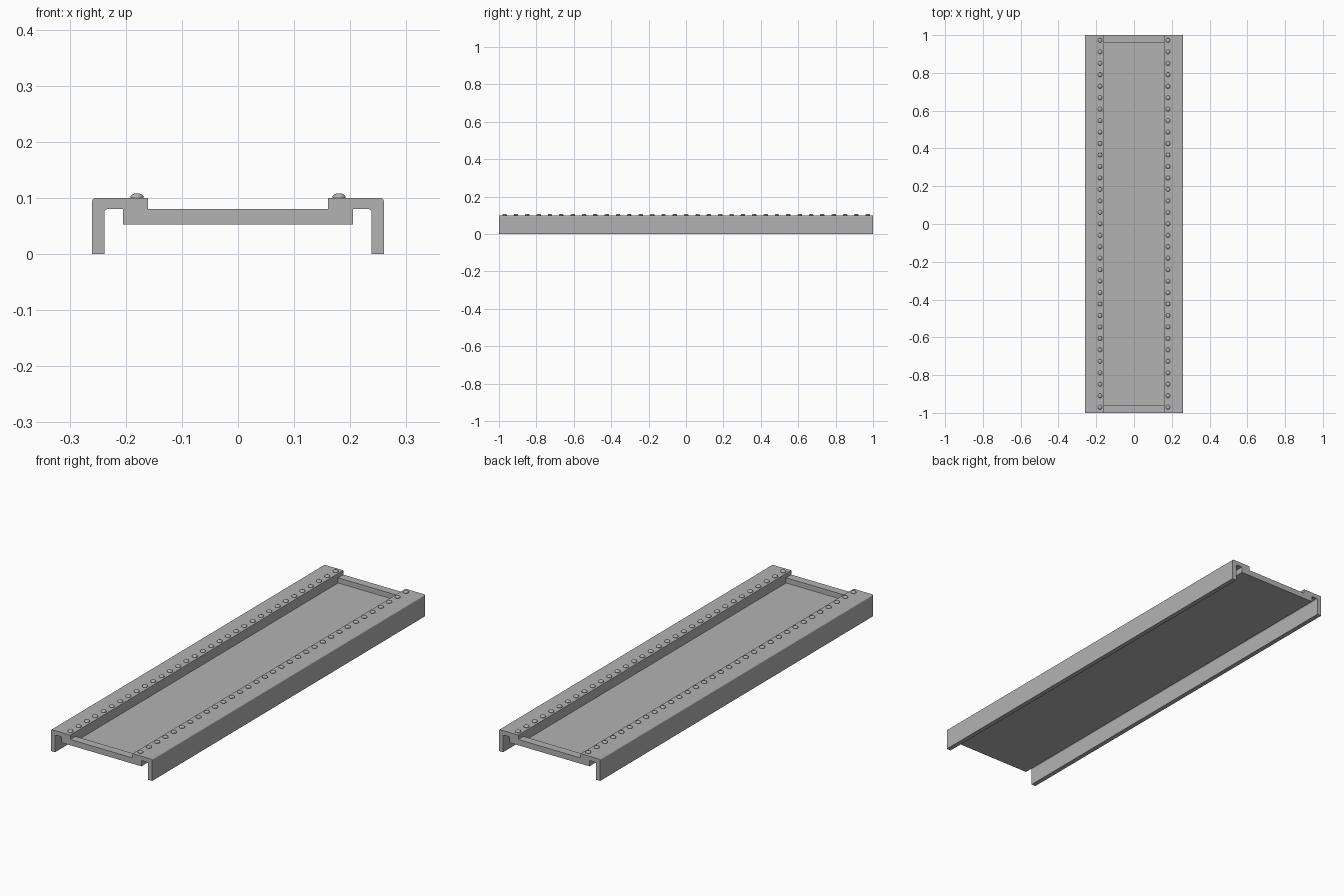
import bpy, bmesh, math
from mathutils import Matrix

if "Cube" in bpy.data.objects:
    bpy.data.objects.remove(bpy.data.objects["Cube"])

steel = bpy.data.materials.new("dark_grey")
steel.diffuse_color = (0.45, 0.45, 0.45, 1)
steel.use_nodes = True
steel.node_tree.nodes["Principled BSDF"].inputs["Base Color"].default_value = steel.diffuse_color


def finish(name, bm, smooth=False):
    bmesh.ops.recalc_face_normals(bm, faces=bm.faces)
    me = bpy.data.meshes.new(name)
    bm.to_mesh(me)
    bm.free()
    if smooth:
        me.shade_smooth()
    me.materials.append(steel)
    ob = bpy.data.objects.new(name, me)
    bpy.context.collection.objects.link(ob)
    return ob


def mirror_x(ob):
    ob.modifiers.new("mirror", 'MIRROR').use_axis[0] = True


def prism(bm, pts, depth, vector):
    face = bm.faces.new([bm.verts.new(p) for p in pts])
    ext = bmesh.ops.extrude_face_region(bm, geom=[face])
    verts = [g for g in ext["geom"] if isinstance(g, bmesh.types.BMVert)]
    bmesh.ops.translate(bm, verts=verts, vec=[c * depth for c in vector])
    if face not in bm.faces:
        return


def box(bm, x, y, z):
    m = Matrix.Translation([(a + b) / 2 for a, b in (x, y, z)])
    s = Matrix.Diagonal([b - a for a, b in (x, y, z)] + [1])
    bmesh.ops.create_cube(bm, size=1, matrix=m @ s)


def arc(cx, cz, r, a0, a1, n=4):
    return [(cx + r * math.cos(math.radians(a0 + (a1 - a0) * i / n)),
             cz + r * math.sin(math.radians(a0 + (a1 - a0) * i / n)))
            for i in range(n + 1)]


# Angle-section side rails, with rounded bends
section = [(0.16, 0.08)] + arc(0.232, 0.074, 0.006, 90, 0) + \
          [(0.238, 0), (0.26, 0)] + arc(0.254, 0.094, 0.006, 0, 90) + [(0.16, 0.1)]
bm = bmesh.new()
prism(bm, [(x, -1, z) for x, z in section], 2, (0, 1, 0))
mirror_x(finish("side_rail", bm))

# Frame under the rails: rectangular ring
OX, IX, IY, LOW, HIGH = 0.205, 0.16, 0.962, 0.053, 0.08
bm = bmesh.new()
rings = []
for z in (LOW, HIGH):
    for x, y in ((OX, 1), (IX, IY)):
        rings.append([bm.verts.new((sx * x, sy * y, z))
                      for sx, sy in ((-1, -1), (1, -1), (1, 1), (-1, 1))])
for a, b in ((0, 1), (1, 3), (3, 2), (2, 0)):
    for i in range(4):
        j = (i + 1) % 4
        bm.faces.new((rings[a][i], rings[a][j], rings[b][j], rings[b][i]))
finish("panel_frame", bm)

# Recessed floor panel
bm = bmesh.new()
box(bm, (-IX, IX), (-IY, IY), (0.053, 0.056))
finish("floor_panel", bm)

# Rows of rivets: low domes along each rail
bm = bmesh.new()
COUNT, SEG = 33, 12
profile = [(0.012, 0.0995), (0.0115, 0.103), (0.0085, 0.1065), (0.005, 0.1075)]
for k in range(COUNT):
    y = -0.97 + 1.942 * k / (COUNT - 1)
    loops = [[bm.verts.new((0.18 + r * math.cos(math.tau * i / SEG),
                            y + r * math.sin(math.tau * i / SEG), z))
              for i in range(SEG)] for r, z in profile]
    for lo, hi in zip(loops, loops[1:]):
        for i in range(SEG):
            j = (i + 1) % SEG
            bm.faces.new((lo[i], lo[j], hi[j], hi[i]))
    bm.faces.new(loops[-1])
    bm.faces.new(loops[0][::-1])
mirror_x(finish("rivets", bm, smooth=True))
